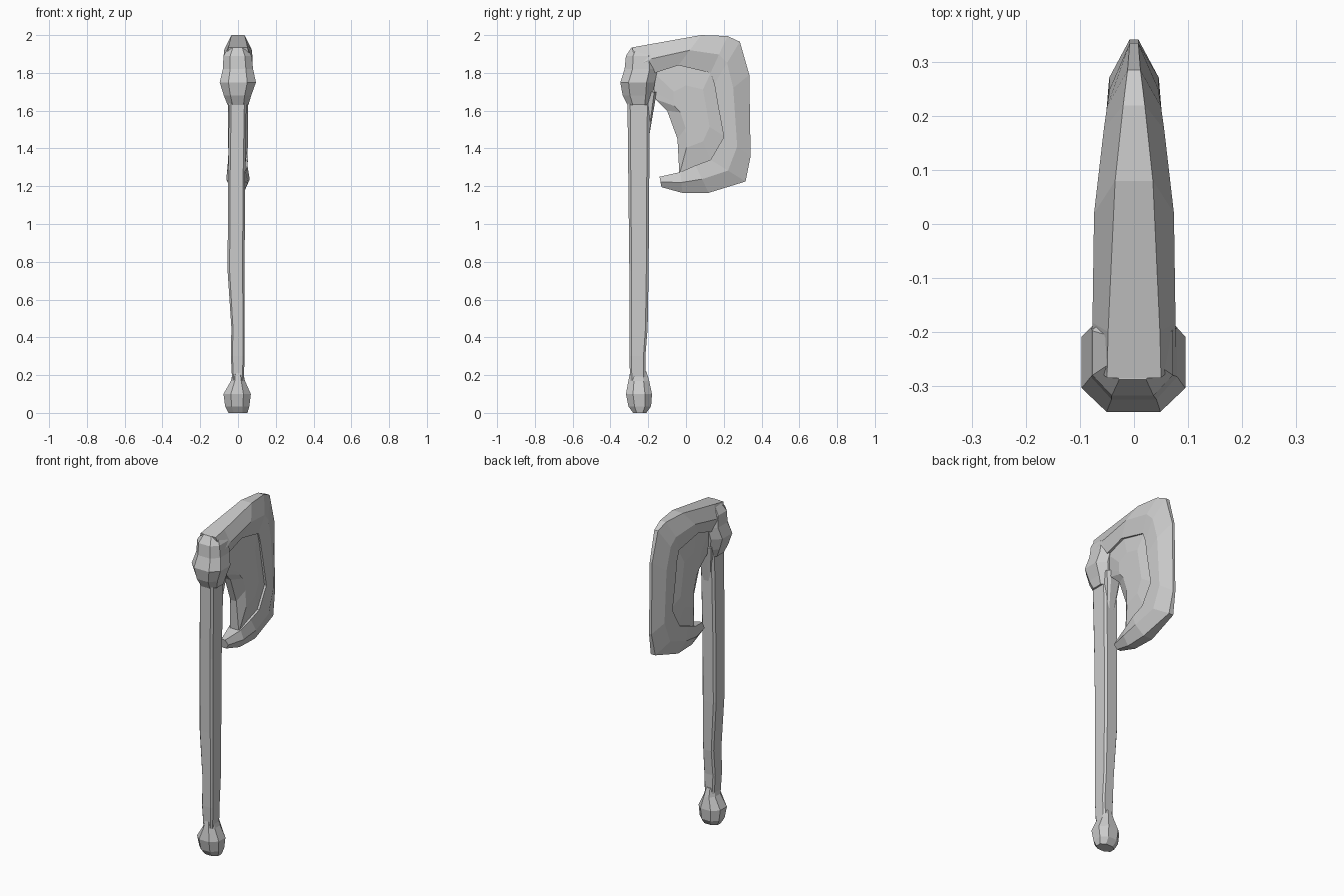
import bpy, bmesh, math

steel = bpy.data.materials.new("plain grey")
steel.diffuse_color = (0.6, 0.6, 0.6, 1)


def make(name, bm):
    bmesh.ops.recalc_face_normals(bm, faces=bm.faces)
    me = bpy.data.meshes.new(name)
    bm.to_mesh(me)
    bm.free()
    me.materials.append(steel)
    ob = bpy.data.objects.new(name, me)
    bpy.context.collection.objects.link(ob)
    return ob


def loft(name, rings):
    bm = bmesh.new()
    vs = [[bm.verts.new(p) for p in r] for r in rings]
    n = len(vs[0])
    for a, b in zip(vs, vs[1:]):
        for i in range(n):
            j = (i + 1) % n
            bm.faces.new((a[i], a[j], b[j], b[i]))
    bm.faces.new(vs[0])
    bm.faces.new(vs[-1])
    return make(name, bm)


def box(z, x0, x1, y0, y1, c=.2):
    # rectangle with corners cut by the fraction c
    a, b = (x1 - x0) * c, (y1 - y0) * c
    return [(x, y, z) for x, y in [
        (x0 + a, y0), (x1 - a, y0), (x1, y0 + b), (x1, y1 - b),
        (x1 - a, y1), (x0 + a, y1), (x0, y1 - b), (x0, y0 + b)]]


# long squarish shaft
loft("handle", [box(*r, .12) for r in [
    (0.15, -.03, .03, -.295, -.215), (0.30, -.038, .035, -.30, -.215),
    (0.45, -.035, .035, -.30, -.203), (0.75, -.055, .035, -.30, -.198),
    (1.20, -.053, .037, -.305, -.195), (1.66, -.047, .045, -.31, -.19)]])

# knob at the bottom
loft("pommel", [box(*r, .27) for r in [
    (0.0, -.05, .05, -.28, -.21), (0.035, -.068, .06, -.305, -.185),
    (0.10, -.077, .068, -.318, -.18), (0.17, -.037, .037, -.305, -.195),
    (0.22, -.027, .025, -.295, -.21)]])

# socket around the shaft top
loft("collar", [box(*r, .24) for r in [
    (1.63, -.055, .055, -.31, -.19), (1.68, -.075, .07, -.335, -.175),
    (1.75, -.097, .095, -.348, -.165), (1.82, -.08, .08, -.325, -.15),
    (1.89, -.077, .072, -.318, -.16), (1.935, -.05, .045, -.288, -.18)]])

# blade rim: outer y,z  inner y,z  half widths at outer, middle, inner
stations = [
    (-.285, 1.935, -.24, 1.74, .05, .076, .05),
    (-.20, 1.95, -.165, 1.80, .048, .077, .055),
    (.08, 2.0, -.04, 1.84, .035, .074, .055),
    (.22, 1.995, .13, 1.80, .02, .056, .046),
    (.285, 1.965, .15, 1.74, .012, .05, .045),
    (.335, 1.79, .165, 1.65, .008, .045, .048),
    (.342, 1.36, .20, 1.46, .008, .046, .05),
    (.315, 1.225, .13, 1.34, .015, .05, .052),
    (.12, 1.165, .05, 1.31, .03, .062, .05),
    (-.02, 1.165, -.03, 1.275, .025, .055, .04),
    (-.13, 1.195, -.14, 1.25, .012, .03, .012)]


def section(oy, oz, iy, iz, wo, wm, wi):
    my, mz = oy + .5 * (iy - oy), oz + .5 * (iz - oz)
    half = [(wo, oy, oz), (wm, my, mz), (wi, iy, iz)]
    return half + [(-x, y, z) for x, y, z in reversed(half)]


loft("blade_rim", [section(*s) for s in stations])

# bulging panel filling the rim: y, z, half thickness at the border
outline = [(-.17, 1.70, .03), (-.17, 1.80, .04), (-.04, 1.86, .04),
           (.14, 1.82, .035), (.21, 1.46, .035), (.14, 1.32, .035),
           (-.035, 1.26, .03), (-.045, 1.45, .02), (-.10, 1.60, .02),
           (-.16, 1.66, .03)]
bm = bmesh.new()
sides = {}
for s in (1, -1):
    rim = [bm.verts.new((s * t, y, z)) for y, z, t in outline]
    core = [bm.verts.new((s * .052, .04 + (y - .04) * .5, 1.58 + (z - 1.58) * .55))
            for y, z, t in outline]
    for i in range(len(rim)):
        j = (i + 1) % len(rim)
        bm.faces.new((rim[i], rim[j], core[j], core[i]))
    bm.faces.new(core)
    sides[s] = rim
for i in range(len(outline)):
    j = (i + 1) % len(outline)
    bm.faces.new((sides[1][i], sides[1][j], sides[-1][j], sides[-1][i]))
make("blade_panel", bm)

# small brace under the collar
loft("brace", [box(*r) for r in [
    (1.48, -.025, .025, -.22, -.192), (1.60, -.038, .038, -.22, -.172),
    (1.70, -.05, .05, -.22, -.155)]])
